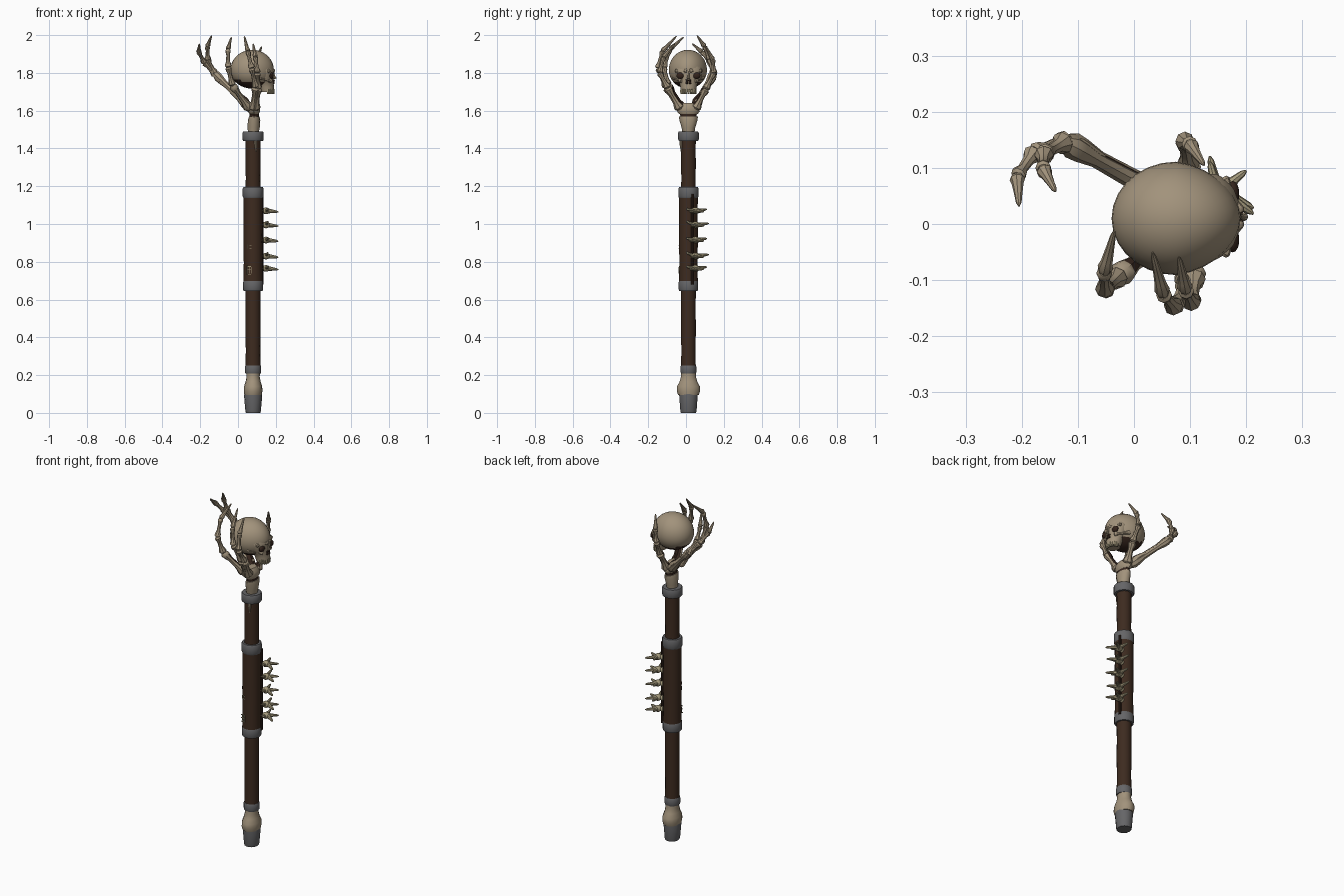
import bpy, bmesh, math
from mathutils import Vector

if "Cube" in bpy.data.objects:
    bpy.data.objects.remove(bpy.data.objects["Cube"])

def mat(name, c):
    m = bpy.data.materials.new(name)
    m.diffuse_color = (*c, 1)
    m.use_nodes = True
    m.node_tree.nodes["Principled BSDF"].inputs["Base Color"].default_value = m.diffuse_color
    return m

BONE = mat("bone", (0.36, 0.29, 0.20))
PALE = mat("pale_bone", (0.37, 0.32, 0.20))
WOOD = mat("dark_wood", (0.047, 0.024, 0.014))
STEEL = mat("grey_metal", (0.13, 0.13, 0.135))
STAIN = mat("dark_stain", (0.035, 0.018, 0.012))
CX, CY = 0.08, 0.013          # staff axis

def finish(bm, name, mats, rule=None, angle=40):
    bmesh.ops.recalc_face_normals(bm, faces=bm.faces)
    bm.normal_update()
    if rule:
        for f in bm.faces:
            f.material_index = int(rule(f.calc_center_median(), f.normal))
    me = bpy.data.meshes.new(name)
    bm.to_mesh(me)
    bm.free()
    for m in mats:
        me.materials.append(m)
    ob = bpy.data.objects.new(name, me)
    bpy.context.collection.objects.link(ob)
    bpy.ops.object.select_all(action='DESELECT')
    ob.select_set(True)
    bpy.context.view_layer.objects.active = ob
    bpy.ops.object.shade_smooth_by_angle(angle=math.radians(angle))
    return ob

def skin(bm, rings):
    """Bridge equal-sized vertex rings and cap both ends."""
    vs = [[bm.verts.new(p) for p in r] for r in rings]
    n = len(vs[0])
    for a, b in zip(vs, vs[1:]):
        for i in range(n):
            bm.faces.new((a[i], a[(i + 1) % n], b[(i + 1) % n], b[i]))
    bm.faces.new(vs[0])
    bm.faces.new(vs[-1])

def column(name, m, prof, sides=14):
    """Upright loft; prof rows are (z, rx, ry, x offset)."""
    bm = bmesh.new()
    skin(bm, [[Vector((CX + dx + rx * math.cos(2 * math.pi * i / sides),
                       CY + ry * math.sin(2 * math.pi * i / sides), z))
               for i in range(sides)] for z, rx, ry, dx in prof])
    return finish(bm, name, [m])

LONG = [(0, .75), (.07, 1.05), (.16, 1.0), (.32, .68), (.68, .62), (.84, .92), (.93, 1.0), (1, .65)]
TIP = [(0, .8), (.1, 1.1), (.25, .85), (.6, .62), (.88, .45), (1, .15)]

def limb(bm, p, q, r, prof=LONG, r2=None, sides=8):
    p, q = Vector(p), Vector(q)
    d = (q - p).normalized()
    u = d.orthogonal().normalized()
    v = d.cross(u)
    r2 = r2 or r
    rings = []
    for t, k in prof:
        rad = k * (r + (r2 - r) * t)
        rings.append([p.lerp(q, t) + rad * (u * math.cos(2 * math.pi * i / sides) + v * math.sin(2 * math.pi * i / sides))
                      for i in range(sides)])
    skin(bm, rings)

def blob(bm, c, r, seg=24):
    res = bmesh.ops.create_uvsphere(bm, u_segments=seg, v_segments=seg * 2 // 3, radius=1)
    for v in res['verts']:
        v.co = Vector(c) + Vector((v.co.x * r[0], v.co.y * r[1], v.co.z * r[2]))
    return res['verts']

def box(bm, c, s):
    res = bmesh.ops.create_cube(bm, size=1)
    for v in res['verts']:
        v.co = Vector(c) + Vector((v.co.x * s[0], v.co.y * s[1], v.co.z * s[2]))

# Shaft: foot, bone collar, wood lengths, metal bands
column("foot_cap", STEEL, [(0, .038, .041, 0), (.01, .041, .044, 0), (.09, .048, .05, 0), (.105, .046, .05, 0)])
column("foot_bone", BONE, [(.095, .046, .056, 0), (.115, .049, .063, 0), (.14, .048, .062, 0),
                           (.165, .04, .048, 0), (.19, .035, .041, 0), (.22, .036, .04, 0)])
for name, z0, z1, r in [("lower_shaft", .22, .66, .04), ("grip", .67, 1.17, .051), ("upper_shaft", 1.17, 1.46, .04)]:
    column(name, WOOD, [(z0 + (z1 - z0) * i / 4, r * k, r * k, 0) for i, k in enumerate((1, .97, 1, .98, 1))])
for i, (z0, z1, r) in enumerate([(.208, .252, .043), (.645, .70, .053), (1.138, 1.195, .055), (1.44, 1.49, .056)]):
    column(f"band_{i + 1}", STEEL, [(z0, r * .93, r * .93, 0), (z0 + .008, r, r, 0),
                                    (z1 - .008, r, r, 0), (z1, r * .93, r * .93, 0)])

# Dark cord down the grip, and the splint below the top band
bm = bmesh.new()
limb(bm, (.128, .035, .68), (.128, .035, 1.16), .008, [(0, 1), (1, 1)])
finish(bm, "cord", [STAIN])
bm = bmesh.new()
limb(bm, (.093, -.026, 1.45), (.095, -.026, 1.385), .009, [(0, 1), (.5, .8), (1, .2)])
finish(bm, "splint", [BONE])

# Carved tally marks on the grip
bm = bmesh.new()
def mark(x, z, w, h):
    box(bm, (x, CY - math.sqrt(.051 ** 2 - (x - CX) ** 2) - .0005, z), (w, .006, h))
for x in (.048, .059, .070):
    mark(x, .755, .004, .035)
for z in (.735, .757, .775):
    mark(.057, z, .024, .003)
mark(.052, .88, .004, .022)
for z in (.872, .888):
    mark(.065, z, .014, .003)
finish(bm, "tally_marks", [PALE])

# Five vertebrae tied to the grip
for i, z in enumerate((1.07, .995, .915, .83, .765)):
    bm = bmesh.new()
    s = .006 if i % 2 else -.004
    blob(bm, (.148, .05, z), (.022, .024, .018), 10)
    limb(bm, (.12, .04, z), (.16, .06, z), .016)
    limb(bm, (.15, .06, z), (.213, .022 + s, z - .006), .014, TIP)
    limb(bm, (.15, .05, z), (.135, .115 + s, z + .008), .013, TIP)
    limb(bm, (.15, .055, z), (.20, .095, z - .004), .013, TIP)
    limb(bm, (.148, .045, z), (.158, .0, z + .014 + s), .011, TIP)
    finish(bm, f"vertebra_{i + 1}", [PALE])

# Wrist and palm
column("wrist", BONE, [(1.47, .027, .03, 0), (1.51, .032, .036, .003), (1.55, .033, .048, .005),
                       (1.568, .028, .05, .006)], 12)
column("wrist_joint", STAIN, [(1.56, .024, .042, .006), (1.592, .024, .045, .006)], 12)
column("palm", BONE, [(1.582, .024, .048, .006), (1.595, .032, .06, .004), (1.62, .034, .058, .002),
                      (1.64, .022, .045, 0)], 12)

# Fingers: palm bone then phalanges; stained where the palm bones face inwards
def stained(c, n):
    to_axis = Vector((.07 - c.x, .01 - c.y, 1.82 - c.z)).normalized()
    return 1.63 < c.z < 1.72 and n.dot(to_axis) > .55

FINGERS = {
    "finger_a": [(.06, -.02, 1.61), (-.03, -.095, 1.735), (-.052, -.118, 1.83), (-.053, -.085, 1.925), (-.035, -.012, 1.99)],
    "finger_b": [(.08, -.03, 1.61), (.095, -.105, 1.725), (.072, -.148, 1.825), (.052, -.125, 1.915), (.033, -.05, 1.995)],
    "finger_c": [(.09, -.03, 1.61), (.108, -.095, 1.72), (.103, -.14, 1.80), (.092, -.118, 1.885), (.08, -.058, 1.955)],
    "thumb": [(.09, .05, 1.61), (.098, .105, 1.715), (.09, .148, 1.80), (.1, .142, 1.87), (.125, .105, 1.94)],
    "finger_d": [(.065, .045, 1.61), (-.12, .148, 1.79), (-.178, .128, 1.855), (-.208, .085, 1.91), (-.205, .032, 1.955)],
    "finger_e": [(.05, .05, 1.63), (-.125, .146, 1.80), (-.160, .125, 1.87), (-.162, .098, 1.94), (-.14, .058, 1.998)],
}
for name, pts in FINGERS.items():
    bm = bmesh.new()
    for k, (p, q) in enumerate(zip(pts, pts[1:])):
        r = (.026, .0195, .0165, .013)[k]
        limb(bm, p, q, r, TIP if k == 3 else LONG, r * .85)
    finish(bm, name, [BONE, STAIN], stained)

# Skull: egg-shaped cranium narrowing to the face, stained underneath
bm = bmesh.new()
for v in blob(bm, (0, 0, 0), (1, 1, 1), 28):
    x, y, z = v.co
    w = .101 * (1 - .13 * max(0, x))
    v.co = (.075 + .115 * x, .01 + w * y, 1.815 + (.107 if z > 0 else .098) * z)
finish(bm, "cranium", [BONE, STAIN], lambda c, n: n.z < -.6 and c.x < .15)

column("face", BONE, [(1.845, .04, .062, .055), (1.815, .052, .077, .058), (1.80, .05, .073, .06),
                      (1.772, .05, .068, .058), (1.75, .044, .05, .064), (1.725, .041, .043, .07),
                      (1.70, .036, .04, .075)], 18)

bm = bmesh.new()
for s in (-1, 1):
    # cheekbone and brow
    limb(bm, (.178, CY + s * .035, 1.758), (.105, CY + s * .08, 1.775), .012)
    limb(bm, (.188, CY + s * .006, 1.812), (.158, CY + s * .07, 1.81), .011)
limb(bm, (.182, CY, 1.81), (.197, CY, 1.768), .008)
finish(bm, "brow_and_cheeks", [BONE])

bm = bmesh.new()
for s in (-1, 1):
    blob(bm, (.176, CY + s * .041, 1.786), (.012, .023, .018), 14)
    limb(bm, (.187, CY + s * .006, 1.764), (.187, CY + s * .009, 1.742), .008)
finish(bm, "eye_and_nose_hollows", [STAIN])

# Upper teeth round the front of the face
bm = bmesh.new()
for i in range(9):
    a = math.radians(-80 + 20 * i)
    x, y = .153 + .035 * math.cos(a), CY + .038 * math.sin(a)
    limb(bm, (x, y, 1.715), (x, y, 1.688), .0068, [(0, .8), (.4, 1), (1, .8)], sides=6)
finish(bm, "teeth", [PALE])
